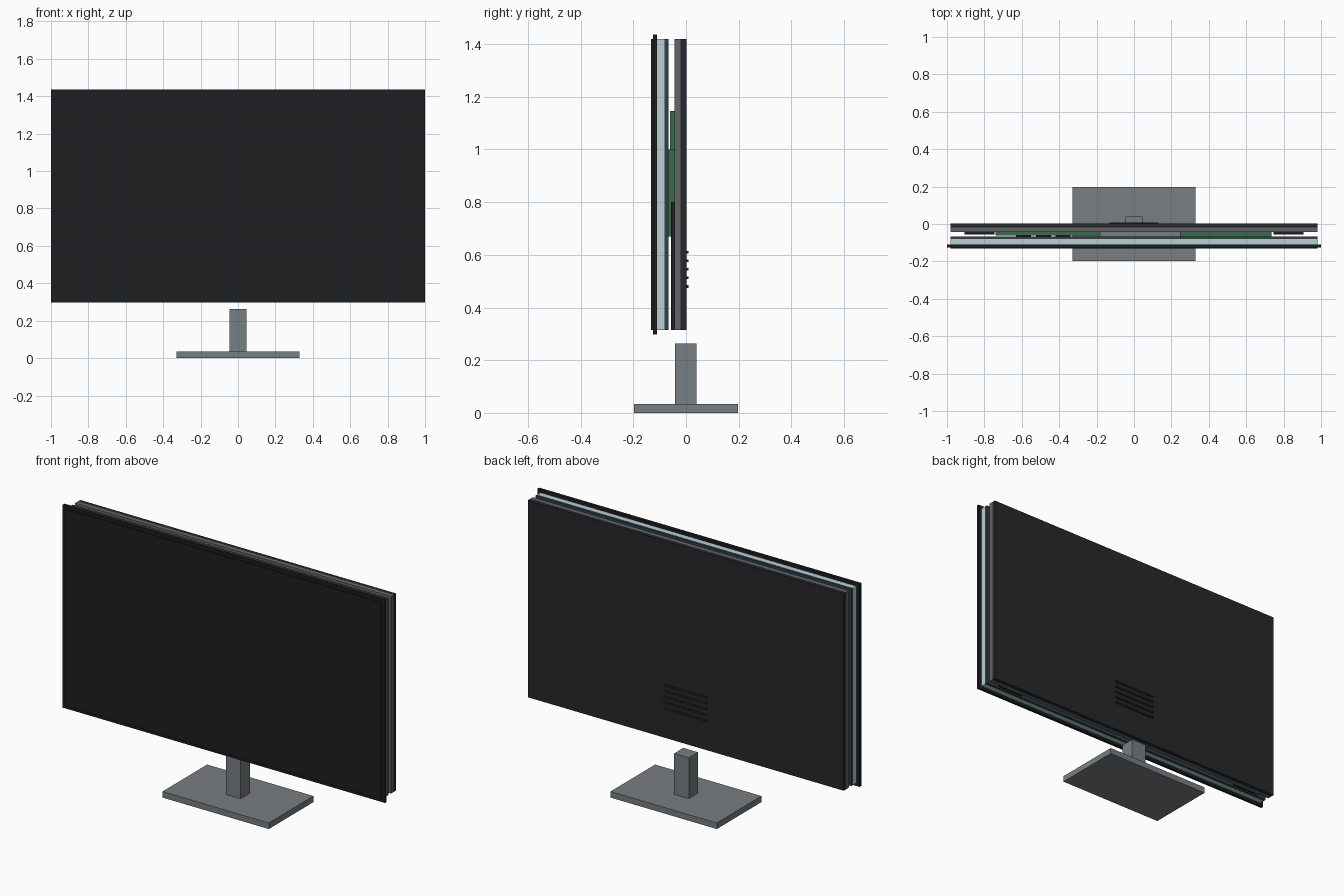
import bpy, bmesh
from mathutils import Matrix, Vector

if "Cube" in bpy.data.objects:
    bpy.data.objects.remove(bpy.data.objects["Cube"])


def material(name, r, g, b):
    m = bpy.data.materials.new(name)
    m.diffuse_color = (r, g, b, 1)
    m.use_nodes = True
    m.node_tree.nodes["Principled BSDF"].inputs["Base Color"].default_value = m.diffuse_color
    return m


BLACK = material("black", 0.012, 0.013, 0.014)
DARK = material("dark_plastic", 0.02, 0.021, 0.024)
TEAL = material("dark_teal", 0.03, 0.05, 0.06)
PALE = material("pale_sheet", 0.48, 0.63, 0.65)
METAL = material("metal", 0.13, 0.13, 0.14)
STAND = material("stand_grey", 0.19, 0.21, 0.22)
GREEN = material("board_green", 0.04, 0.15, 0.07)


def box(name, x, y, z, mat):
    """Box from (min, max) ranges on each axis."""
    lo, hi = Vector((x[0], y[0], z[0])), Vector((x[1], y[1], z[1]))
    bm = bmesh.new()
    mat4 = Matrix.Translation((lo + hi) / 2) @ Matrix.Diagonal((*(hi - lo), 1))
    bmesh.ops.create_cube(bm, size=1, matrix=mat4)
    me = bpy.data.meshes.new(name)
    bm.to_mesh(me)
    bm.free()
    me.materials.append(mat)
    ob = bpy.data.objects.new(name, me)
    bpy.context.collection.objects.link(ob)
    return ob


# Stand
box("stand_base", (-0.33, 0.33), (-0.198, 0.198), (0, 0.034), STAND)
box("stand_neck", (-0.046, 0.046), (-0.042, 0.04), (0.034, 0.263), STAND)

# Stacked full-size layers, front to back
W, Z = (-0.98, 0.98), (0.314, 1.419)
for name, y, mat in (
        ("screen_panel", (-0.132, -0.112), BLACK),
        ("diffuser_sheet", (-0.112, -0.081), PALE),
        ("backlight_plate", (-0.081, -0.066), TEAL),
        ("metal_chassis", (-0.043, -0.02), METAL),
        ("back_cover", (-0.02, 0.002), DARK)):
    box(name, W, y, Z, mat)

# Bezel frame
FY = (-0.126, -0.11)
box("bezel_top", (-1, 1), FY, (1.405, 1.436), BLACK)
box("bezel_bottom", (-1, 1), FY, (0.298, 0.329), BLACK)
for side, x in (("left", (-1, -0.969)), ("right", (0.969, 1))):
    box("bezel_" + side, x, FY, (0.329, 1.405), BLACK)

# Circuit boards in the gap, with chips on the main board
box("main_board", (-0.74, -0.18), (-0.061, -0.043), (0.67, 1.145), GREEN)
box("power_board", (0.245, 0.735), (-0.066, -0.043), (0.67, 1.0), GREEN)
for i in range(3):
    cx = -0.59 + i * 0.105
    box(f"chip_{i + 1}", (cx - 0.04, cx + 0.04), (-0.066, -0.061), (0.86, 0.94), BLACK)

# Speakers
for side, x in (("left", (-0.905, -0.745)), ("right", (0.745, 0.905))):
    box("speaker_" + side, x, (-0.056, -0.043), (0.314, 0.8), BLACK)

# Vent slats on the back
for i in range(5):
    z = 0.48 + i * 0.0325
    box(f"vent_slat_{i + 1}", (-0.132, 0.132), (0.0, 0.009), (z - 0.005, z + 0.005), DARK)
